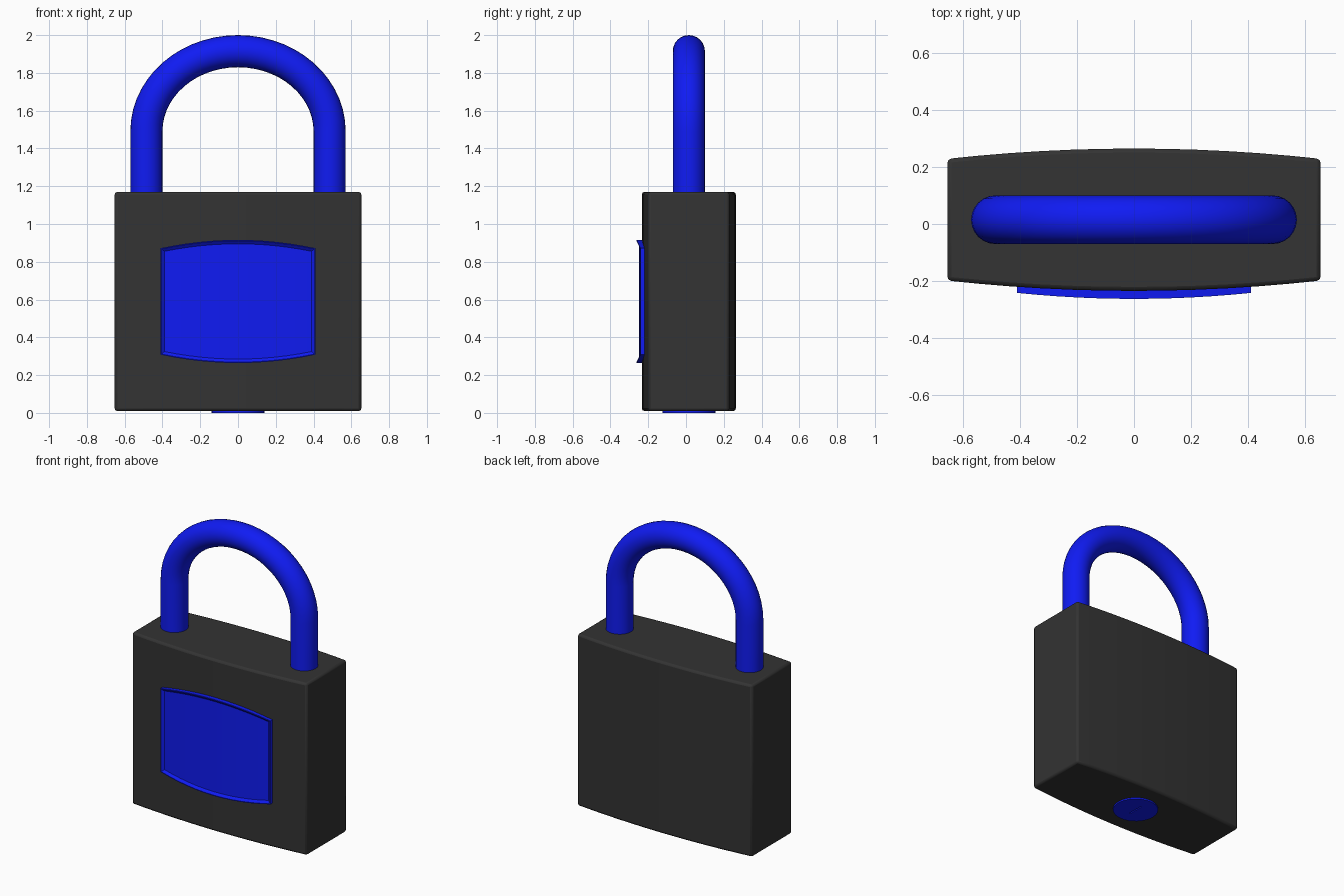
import bpy, bmesh, math

if "Cube" in bpy.data.objects:
    bpy.data.objects.remove(bpy.data.objects["Cube"])

CY = 0.015  # depth centre of body and shackle


def material(name, rgb):
    m = bpy.data.materials.new(name)
    m.diffuse_color = (*rgb, 1)
    m.use_nodes = True
    m.node_tree.nodes["Principled BSDF"].inputs["Base Color"].default_value = m.diffuse_color
    return m


DARK = material("dark_grey", (0.033, 0.033, 0.033))
BLUE = material("blue", (0.005, 0.011, 0.9))


def finish(bm, name, mat, angle=30):
    bmesh.ops.recalc_face_normals(bm, faces=bm.faces)
    me = bpy.data.meshes.new(name)
    bm.to_mesh(me)
    bm.free()
    ob = bpy.data.objects.new(name, me)
    bpy.context.collection.objects.link(ob)
    me.materials.append(mat)
    bpy.ops.object.select_all(action='DESELECT')
    ob.select_set(True)
    bpy.context.view_layer.objects.active = ob
    bpy.ops.object.shade_smooth_by_angle(angle=math.radians(angle))
    return ob


def bridge(bm, a, b):
    n = len(a)
    for i in range(n):
        bm.faces.new((a[i], a[(i + 1) % n], b[(i + 1) % n], b[i]))


# Body: block with gently bowed front and back
bm = bmesh.new()
N, W = 12, 0.653
xs = [W * (2 * i / N - 1) for i in range(N + 1)]
bow = lambda x: 0.249 - 0.036 * (x / W) ** 2
outline = [(x, CY - bow(x)) for x in xs] + [(x, CY + bow(x)) for x in reversed(xs)]
bottom, top = [[bm.verts.new((x, y, z)) for x, y in outline] for z in (0.01, 1.17)]
bridge(bm, bottom, top)
bm.faces.new(bottom)
bm.faces.new(top)
body = finish(bm, "body", DARK)
bev = body.modifiers.new("edge_rounding", 'BEVEL')
bev.width = 0.014
bev.segments = 2
bev.angle_limit = math.radians(40)

# Shackle: round bar swept along two legs and an arch
bm = bmesh.new()
A, B, Z0, R, SIDES, ARC = 0.485, 0.425, 1.49, 0.085, 24, 28
path = [(A, 1.1, 0)]
for i in range(ARC + 1):
    t = math.pi * i / ARC
    path.append((A * math.cos(t), Z0 + B * math.sin(t),
                 math.atan2(A * math.sin(t), B * math.cos(t))))
path.append((-A, 1.1, math.pi))
rings = []
for px, pz, a in path:
    ring = []
    for k in range(SIDES):
        u = 2 * math.pi * k / SIDES
        d = R * math.cos(u)
        ring.append(bm.verts.new((px + d * math.cos(a), CY + R * math.sin(u),
                                  pz + d * math.sin(a))))
    rings.append(ring)
for a, b in zip(rings, rings[1:]):
    bridge(bm, a, b)
bm.faces.new(rings[0])
bm.faces.new(rings[-1])
finish(bm, "shackle", BLUE)

# Front plate: raised bowed rim sloping in to a recessed panel
bm = bmesh.new()
M = 12


def plate_ring(inset, y_mid):
    w = 0.41 - inset
    px = [w * (2 * i / M - 1) for i in range(M + 1)]
    half = lambda x: 0.326 - inset - 0.044 * (x / 0.41) ** 2
    y = lambda x: y_mid + 0.021 * (x / 0.41) ** 2
    pts = [(x, y(x), 0.59 - half(x)) for x in px]
    pts += [(x, y(x), 0.59 + half(x)) for x in reversed(px)]
    return [bm.verts.new(p) for p in pts]


loops = [plate_ring(0, -0.225), plate_ring(0, -0.262),
         plate_ring(0.005, -0.262), plate_ring(0.021, -0.248)]
for a, b in zip(loops, loops[1:]):
    bridge(bm, a, b)
for ring in (loops[0], loops[-1]):
    for i in range(M):
        bm.faces.new((ring[i], ring[i + 1], ring[-2 - i], ring[-1 - i]))
finish(bm, "front_plate", BLUE)

# Lock cylinder underneath with a narrow key slot
bm = bmesh.new()
circle = bmesh.ops.create_cone(bm, cap_ends=True, segments=32, radius1=0.14,
                               radius2=0.14, depth=0.04)["verts"]
bmesh.ops.translate(bm, verts=circle, vec=(0, CY, 0.02))
cylinder = finish(bm, "lock_cylinder", BLUE)

bm = bmesh.new()
cube = bmesh.ops.create_cube(bm, size=1)["verts"]
bmesh.ops.scale(bm, verts=cube, vec=(0.008, 0.11, 0.018))
bmesh.ops.translate(bm, verts=cube, vec=(0, CY, 0))
cutter = finish(bm, "key_slot_cutter", BLUE)
cutter.hide_render = True
cutter.hide_set(True)
slot = cylinder.modifiers.new("key_slot", 'BOOLEAN')
slot.operation = 'DIFFERENCE'
slot.object = cutter
